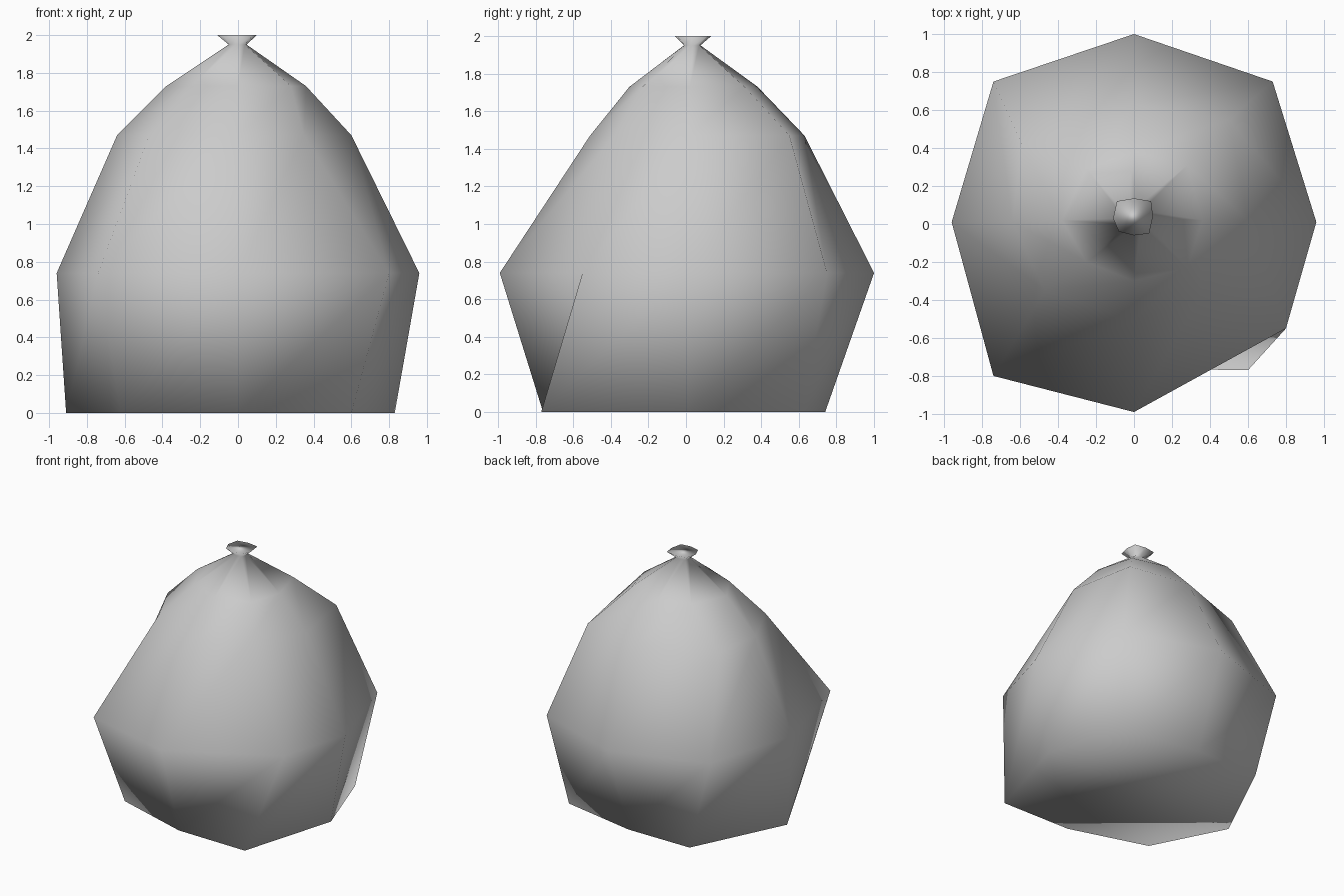
import bpy
import bmesh
from mathutils import Vector

# Remove the default object only
default_cube = bpy.data.objects.get("Cube")
if default_cube:
    bpy.data.objects.remove(default_cube, do_unlink=True)


def make_material(name, colour):
    material = bpy.data.materials.new(name)
    material.use_nodes = True
    material.diffuse_color = colour
    shader = material.node_tree.nodes["Principled BSDF"]
    shader.inputs["Base Color"].default_value = colour
    shader.inputs["Roughness"].default_value = 0.8
    return material


def loft(bm, sections):
    """Bridge successive eight-sided sections and close both ends."""
    rings = []
    for height, outline in sections:
        rings.append([bm.verts.new(Vector((x, y, height))) for x, y in outline])
    for lower, upper in zip(rings, rings[1:]):
        count = len(lower)
        for i in range(count):
            j = (i + 1) % count
            bm.faces.new((lower[i], lower[j], upper[j], upper[i]))
    bm.faces.new(list(reversed(rings[0])))
    bm.faces.new(rings[-1])


# Uneven outlines, counter-clockwise from the model's left side
base = [(.83, .01), (.62, .62), (0, .74), (-.55, .74),
        (-.91, 0), (-.62, -.57), (0, -.76), (.6, -.77)]
belly = [(.96, .01), (.73, .75), (0, 1), (-.74, .75),
         (-.96, .01), (-.74, -.8), (0, -.99), (.8, -.55)]
shoulder = [(.6, .02), (.5, .55), (0, .63), (-.59, .42),
            (-.64, .01), (-.47, -.35), (0, -.51), (.35, -.38)]
gather = [(.36, .02), (.28, .31), (0, .38), (-.25, .29),
          (-.38, .02), (-.25, -.2), (0, -.3), (.28, -.23)]
rim = [(.1, .04), (.09, .12), (0, .135), (-.09, .12),
       (-.11, .03), (-.08, -.04), (0, -.06), (.08, -.05)]

# The tied neck is a pinched copy of the open rim
pinch_centre = Vector((0, .03))
neck = [pinch_centre.lerp(Vector(point), .45) for point in rim]

bm = bmesh.new()
loft(bm, [(0, base), (.74, belly), (1.47, shoulder),
          (1.73, gather), (1.95, neck), (2, rim)])
bmesh.ops.recalc_face_normals(bm, faces=bm.faces)

# Soft cloth shading over the whole bag
for face in bm.faces:
    face.smooth = True

mesh = bpy.data.meshes.new("tied_sack")
bm.to_mesh(mesh)
bm.free()
mesh.materials.append(make_material("light grey cloth", (.6, .6, .6, 1)))
sack = bpy.data.objects.new("tied_sack", mesh)
bpy.context.collection.objects.link(sack)
